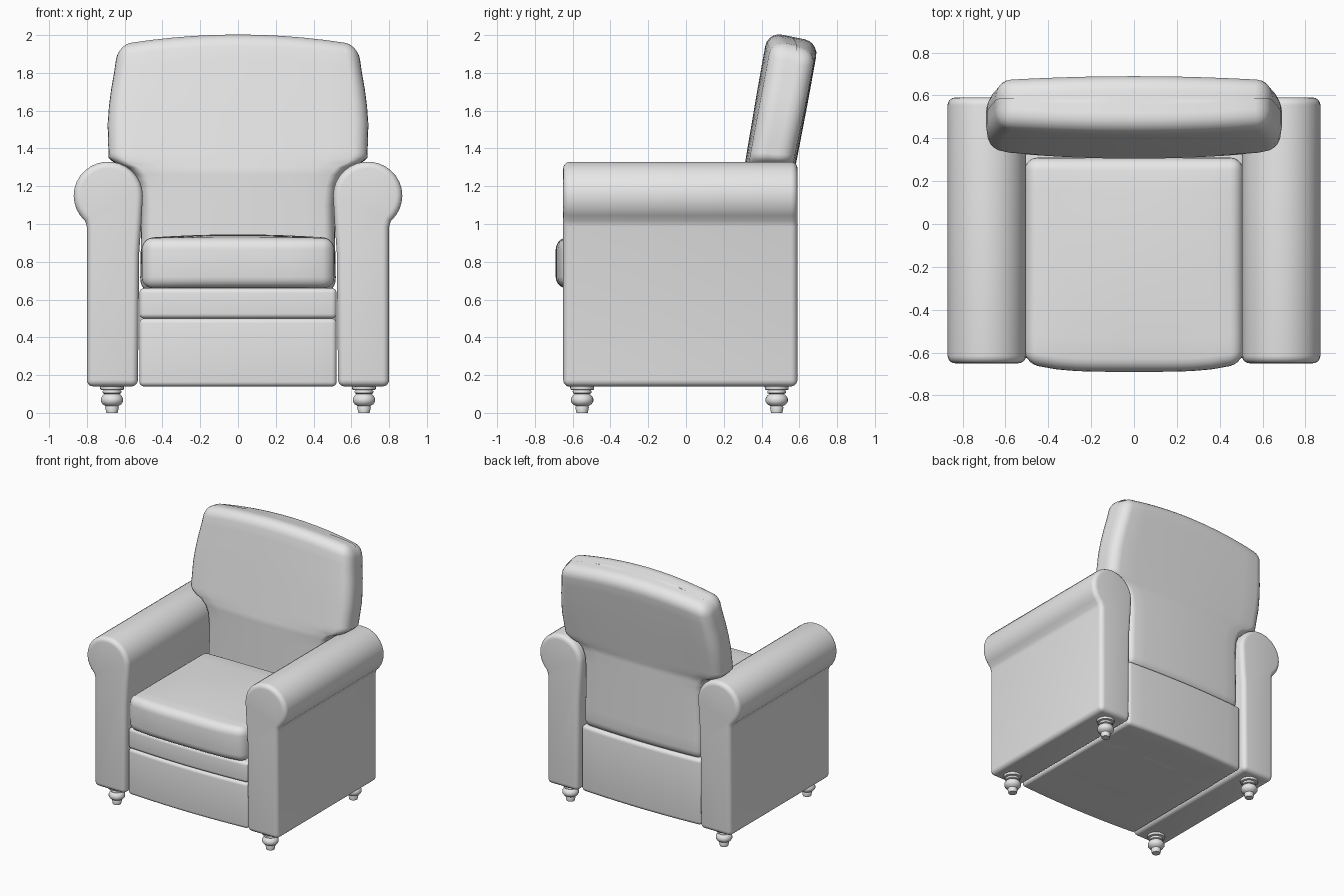
import bpy, bmesh, math
from mathutils import Vector

cube = bpy.data.objects.get("Cube")
if cube:
    bpy.data.objects.remove(cube, do_unlink=True)

fabric = bpy.data.materials.new("light grey")
fabric.use_nodes = True
fabric.diffuse_color = (0.8, 0.8, 0.8, 1)
fabric.node_tree.nodes["Principled BSDF"].inputs["Base Color"].default_value = (0.8, 0.8, 0.8, 1)


def finish(name, bm, angle=50):
    bmesh.ops.recalc_face_normals(bm, faces=bm.faces)
    mesh = bpy.data.meshes.new(name)
    bm.to_mesh(mesh)
    bm.free()
    mesh.materials.append(fabric)
    obj = bpy.data.objects.new(name, mesh)
    bpy.context.collection.objects.link(obj)
    bpy.ops.object.select_all(action="DESELECT")
    obj.select_set(True)
    bpy.context.view_layer.objects.active = obj
    bpy.ops.object.shade_smooth_by_angle(angle=math.radians(angle))
    return obj


def padded_box(name, lo, hi, radius, warp, z_cuts=()):
    """Rounded box, sliced into a grid and then bent by a warp function."""
    lo, hi = Vector(lo), Vector(hi)
    bm = bmesh.new()
    bmesh.ops.create_cube(bm, size=1)
    for v in bm.verts:
        v.co = Vector((v.co[i] * (hi[i] - lo[i]) + (hi[i] + lo[i]) / 2 for i in range(3)))
    bmesh.ops.bevel(bm, geom=bm.edges[:], offset=radius, segments=5, profile=0.5, affect="EDGES")
    cuts = [(2, z) for z in z_cuts]
    for axis in (0, 1):
        inner, span = lo[axis] + radius, hi[axis] - lo[axis] - 2 * radius
        cuts += [(axis, inner + span * i / 10) for i in range(1, 10)]
    for axis, pos in cuts:
        point, normal = Vector(), Vector()
        point[axis], normal[axis] = pos, 1
        bmesh.ops.bisect_plane(bm, geom=bm.verts[:] + bm.edges[:] + bm.faces[:],
                               plane_co=point, plane_no=normal, dist=1e-5)
    for v in bm.verts:
        v.co = warp(*v.co)
    return finish(name, bm, 70)


# Seat cushion: domed top, bowed front
def cushion_warp(x, y, z):
    u = x / 0.51
    if y < 0:
        y += 0.045 * u ** 4 * (y / -0.69) ** 2
    if z > 0.8:
        z += 0.02 * (1 - u * u) * (1 - ((y + 0.19) / 0.5) ** 2)
    return x, y, z


padded_box("seat_cushion", (-0.51, -0.69, 0.66), (0.51, 0.31, 0.925), 0.06, cushion_warp)


# Base panels: slightly bowed outwards at the front and back
def panel_warp(x, y, z):
    return x, y - math.copysign(0.02 * (x / 0.52) ** 2, y), z


padded_box("front_panel", (-0.522, -0.645, 0.14), (0.522, 0.3, 0.5), 0.025, panel_warp)
padded_box("front_rail", (-0.522, -0.645, 0.5), (0.522, 0.3, 0.66), 0.025, panel_warp)
padded_box("rear_panel", (-0.522, -0.3, 0.14), (0.522, 0.58, 0.66), 0.03, panel_warp)

# Backrest: wide head over the arms, narrow waist between them
WIDTHS = [(0.6, 0.52), (1.1, 0.51), (1.2, 0.52), (1.26, 0.545), (1.3, 0.59), (1.325, 0.655),
          (1.36, 0.685), (1.55, 0.69), (1.7, 0.68), (1.85, 0.655), (2.1, 0.62)]


def back_width(z):
    for (z0, w0), (z1, w1) in zip(WIDTHS, WIDTHS[1:]):
        if z <= z1:
            return w0 + (w1 - w0) * (z - z0) / (z1 - z0)
    return WIDTHS[-1][1]


def back_warp(x, y, z):
    u = x / 0.69
    x = u * back_width(z)
    rise = max(0, z - 1.28)
    lean = min(1, rise / 0.4)
    head = min(1, max(0, z - 1.3) / 0.5)
    depth = y - 0.44
    y += 0.18 * rise
    if depth > 0:
        y -= 0.02 * u * u
    else:
        y += 0.025 * u * u
    z -= 0.055 * u * u * head + 0.2 * depth * lean
    return x, y, z


slices = [0.8, 0.95, 1.1] + [1.16 + 0.02 * i for i in range(12)] + [1.45, 1.55, 1.65, 1.75, 1.85]
padded_box("backrest", (-0.69, 0.305, 0.64), (0.69, 0.575, 1.99), 0.075, back_warp, slices)

# Arms: rolled top profile extruded front to back
roll = [(0.687 + 0.183 * math.cos(math.radians(a)), 1.15 + 0.18 * math.sin(math.radians(a)))
        for a in range(-48, 189, 12)]
profile = [(0.53, 0.14), (0.8, 0.14), (0.8, 0.985)] + roll + [(0.512, 1.0), (0.523, 0.85)]
for side, sign in (("left", 1), ("right", -1)):
    bm = bmesh.new()
    face = bm.faces.new([bm.verts.new((sign * x, -0.65, z)) for x, z in profile])
    moved = bmesh.ops.extrude_face_region(bm, geom=[face])["geom"]
    for v in moved:
        if isinstance(v, bmesh.types.BMVert):
            v.co.y = 0.59
    if face.is_valid and not any(len(e.link_faces) == 1 for e in bm.edges) and \
            any(len(e.link_faces) > 2 for e in bm.edges):
        bm.faces.remove(face)
    bmesh.ops.recalc_face_normals(bm, faces=bm.faces)
    sharp = [e for e in bm.edges if e.calc_face_angle(0) > math.radians(35)]
    bmesh.ops.bevel(bm, geom=sharp, offset=0.035, segments=5, profile=0.5, affect="EDGES",
                    clamp_overlap=True)
    finish(side + "_arm", bm)

# Turned feet
TURNING = [(0, 0), (0.03, 0), (0.036, 0.03), (0.033, 0.036), (0.05, 0.046), (0.059, 0.06),
           (0.059, 0.076), (0.05, 0.092), (0.038, 0.1), (0.048, 0.104), (0.05, 0.114),
           (0.046, 0.12), (0.062, 0.123), (0.064, 0.145), (0, 0.145)]
for end, y in (("front", -0.55), ("rear", 0.48)):
    for side, x in (("left", 0.667), ("right", -0.667)):
        bm = bmesh.new()
        pts = [bm.verts.new((x + r, y, z)) for r, z in TURNING]
        edges = [bm.edges.new(pair) for pair in zip(pts, pts[1:])]
        bmesh.ops.spin(bm, geom=pts + edges, cent=(x, y, 0), axis=(0, 0, 1),
                       angle=2 * math.pi, steps=24)
        bmesh.ops.remove_doubles(bm, verts=bm.verts, dist=1e-5)
        finish(f"{end}_{side}_foot", bm, 45)
